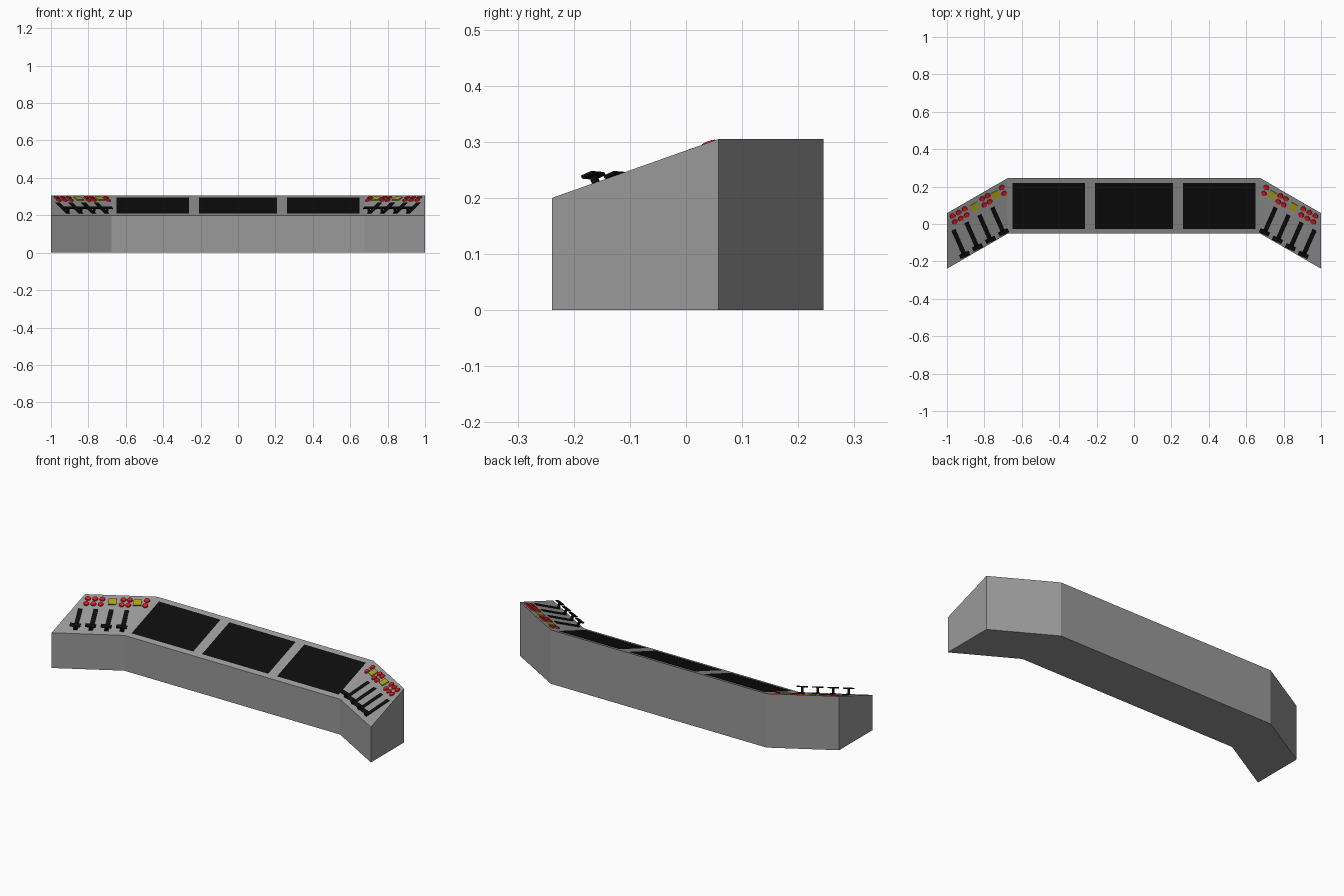
import bpy
import bmesh
from mathutils import Matrix, Vector

if "Cube" in bpy.data.objects:
    bpy.data.objects.remove(bpy.data.objects["Cube"], do_unlink=True)


def material(name, color):
    mat = bpy.data.materials.new(name)
    mat.use_nodes = True
    mat.diffuse_color = (*color, 1)
    mat.node_tree.nodes["Principled BSDF"].inputs["Base Color"].default_value = (*color, 1)
    return mat


grey = material("casing grey", (0.32, 0.32, 0.32))
black = material("screen black", (0.004, 0.004, 0.004))
red = material("button red", (0.75, 0.01, 0.015))
yellow = material("button yellow", (0.42, 0.36, 0.01))


def finish(bm, name, mats, mirrored=False):
    bmesh.ops.recalc_face_normals(bm, faces=bm.faces)
    mesh = bpy.data.meshes.new(name)
    bm.to_mesh(mesh)
    bm.free()
    obj = bpy.data.objects.new(name, mesh)
    bpy.context.collection.objects.link(obj)
    for mat in mats:
        mesh.materials.append(mat)
    if mirrored:
        obj.modifiers.new("Mirror", "MIRROR").use_mirror_merge = False
    return obj


# Console casing: one sloped cross-section swept through the bends
FRONT, BACK, LOW, HIGH = -0.052, 0.245, 0.2, 0.305
BEND, SWEEP = 0.676, 0.187
stations = [-1, -BEND, -0.235, 0.235, BEND, 1]
bm = bmesh.new()
rings = []
for x in stations:
    dy = -SWEEP if abs(x) == 1 else 0
    section = [(FRONT, 0), (FRONT, LOW), (BACK, HIGH), (BACK, 0)]
    rings.append([bm.verts.new((x, y + dy, z)) for y, z in section])
screens = []
for i, (a, b) in enumerate(zip(rings, rings[1:])):
    for k in range(4):
        face = bm.faces.new((a[k], b[k], b[(k + 1) % 4], a[(k + 1) % 4]))
        if k == 1 and 1 <= i <= 3:
            screens.append(face)
bm.faces.new(rings[0])
bm.faces.new(rings[-1])
bmesh.ops.recalc_face_normals(bm, faces=bm.faces)

# Three screens inset in the centre panels
bmesh.ops.inset_individual(bm, faces=screens, thickness=0.039)
for face in screens:
    face.material_index = 1
finish(bm, "console_casing", [grey, black])

# Frame lying on the left wing: along the wing, up the slope, outward
origin = Vector((BEND, FRONT, LOW))
along = Vector((1 - BEND, -SWEEP, 0)).normalized()
slope = Vector((0, BACK - FRONT, HIGH - LOW))
up = (slope - along * slope.dot(along)).normalized()
out = along.cross(up)
wing = Matrix((along, up, out)).transposed().to_4x4()
wing.translation = origin


def box(bm, place, center, size):
    bmesh.ops.create_cube(bm, size=1, matrix=place @ Matrix.Translation(center)
                          @ Matrix.Diagonal((*size, 1)))


# Sliders: flat slot, stem and crossbar
slots, handles = bmesh.new(), bmesh.new()
for i in range(4):
    place = wing @ Matrix.Translation((0.008 + 0.08 * i, 0.1, 0)) @ Matrix.Rotation(0.1, 4, "Z")
    box(slots, place, (0, 0, 0.001), (0.024, 0.15, 0.004))
    box(handles, place, (0, -0.07, 0.015), (0.01, 0.012, 0.03))
    box(handles, place, (0, -0.07, 0.031), (0.056, 0.022, 0.006))
finish(slots, "slider_slots", [black], True)
finish(handles, "slider_handles", [black], True)

# Round buttons in pairs
bm = bmesh.new()
for a in (0.21, 0.173, 0.136, 0.027, -0.006, -0.094):
    for side in (-1, 1):
        spot = Matrix.Translation((a - 0.003 * side, 0.229 + 0.018 * side, 0.002))
        bmesh.ops.create_cone(bm, cap_ends=True, segments=16, radius1=0.0155,
                              radius2=0.013, depth=0.008, matrix=wing @ spot)
finish(bm, "round_buttons", [red], True)

# Square buttons
bm = bmesh.new()
for a in (0.08, -0.05):
    box(bm, wing, (a, 0.229, 0.002), (0.042, 0.04, 0.008))
finish(bm, "square_buttons", [yellow], True)
